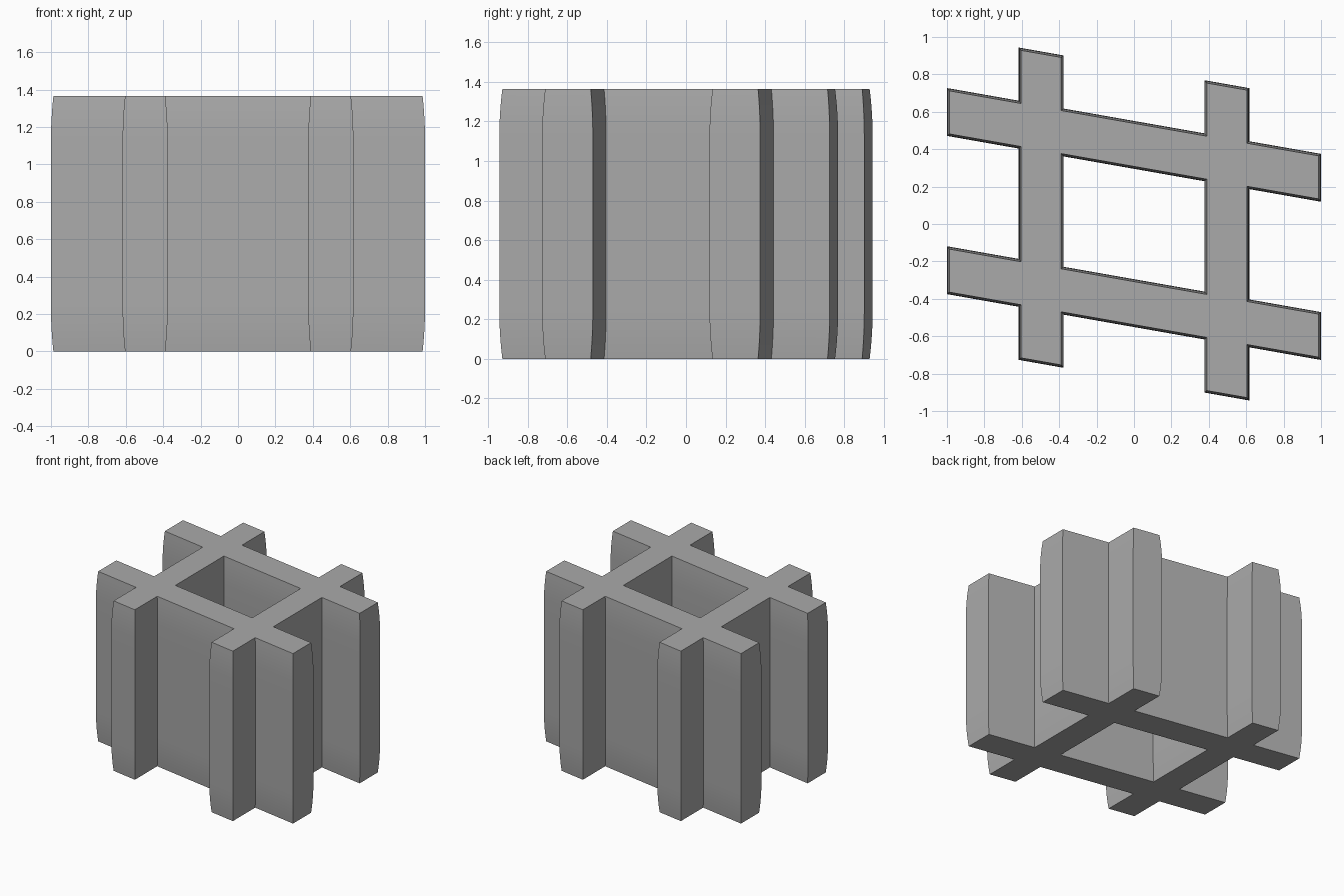
import bpy, bmesh, math

if "Cube" in bpy.data.objects:
    bpy.data.objects.remove(bpy.data.objects["Cube"])

HEIGHT = 1.365
SHEAR = -0.176          # slope of the slanted bars
ROUND_H, ROUND_IN = 0.24, 0.013   # soft narrowing near the top and bottom
STEPS = 6


def lines(end, outer, inner, inset):
    """Grid coordinates of two bars; the solid shrinks by inset."""
    half = [inner + inset, outer - inset, end - inset]
    return [-v for v in reversed(half)] + half


def solid(c, r):
    """Cells covered by either pair of crossing bars."""
    return 0 <= c < 5 and 0 <= r < 5 and (c in (1, 3) or r in (1, 3))


# Heights and insets of the rings, bottom to top
low = [(ROUND_H * k / STEPS, ROUND_IN * (1 - k / STEPS) ** 2) for k in range(STEPS + 1)]
rings = low + [(HEIGHT - z, i) for z, i in reversed(low)]

bm = bmesh.new()
grids = []
for z, inset in rings:
    xs = lines(1.0, 0.617, 0.376, inset)
    ys = lines(0.835, 0.551, 0.295, inset)
    grids.append([[bm.verts.new((x, y + SHEAR * x, z)) for y in ys] for x in xs])

cells = [(c, r) for c in range(5) for r in range(5) if solid(c, r)]
bottom, top = grids[0], grids[-1]
for c, r in cells:
    quad = [(c, r), (c + 1, r), (c + 1, r + 1), (c, r + 1)]
    # Flat top and bottom
    bm.faces.new([top[i][j] for i, j in quad])
    bm.faces.new([bottom[i][j] for i, j in reversed(quad)])
    # Walls where the neighbouring cell is empty
    for k, (dc, dr) in enumerate([(0, -1), (1, 0), (0, 1), (-1, 0)]):
        if solid(c + dc, r + dr):
            continue
        (i, j), (m, n) = quad[k], quad[(k + 1) % 4]
        for a, b in zip(grids, grids[1:]):
            bm.faces.new([a[i][j], a[m][n], b[m][n], b[i][j]])

bmesh.ops.delete(bm, geom=[v for v in bm.verts if not v.link_faces], context='VERTS')
bmesh.ops.recalc_face_normals(bm, faces=bm.faces)

mesh = bpy.data.meshes.new("crossed_bars")
bm.to_mesh(mesh)
bm.free()
crossed_bars = bpy.data.objects.new("crossed_bars", mesh)
bpy.context.collection.objects.link(crossed_bars)

grey = bpy.data.materials.new("mid_grey")
grey.diffuse_color = (0.4, 0.4, 0.4, 1)
grey.use_nodes = True
grey.node_tree.nodes["Principled BSDF"].inputs["Base Color"].default_value = grey.diffuse_color
mesh.materials.append(grey)

bpy.context.view_layer.objects.active = crossed_bars
crossed_bars.select_set(True)
bpy.ops.object.shade_smooth_by_angle(angle=math.radians(30))
